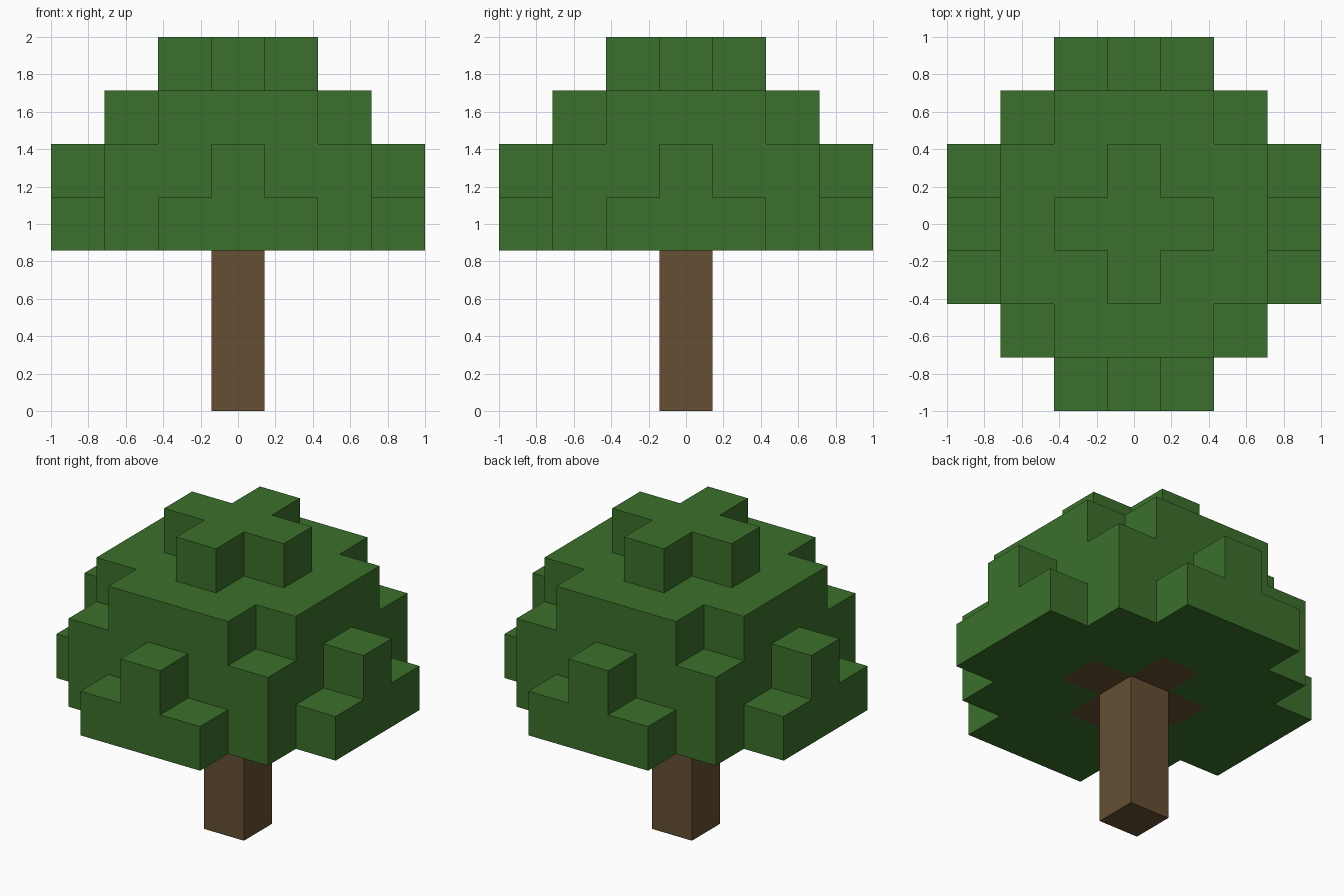
import bpy
import bmesh
from mathutils import Vector

if "Cube" in bpy.data.objects:
    bpy.data.objects.remove(bpy.data.objects["Cube"], do_unlink=True)

UNIT = 2 / 7  # edge of one block


def make_material(name, colour):
    mat = bpy.data.materials.new(name)
    mat.use_nodes = True
    mat.diffuse_color = colour
    mat.node_tree.nodes["Principled BSDF"].inputs["Base Color"].default_value = colour
    return mat


def layer(z, inside):
    """Blocks of one level whose sorted distances (near, far) pass the rule."""
    span = range(-3, 4)
    return {(x, y, z) for x in span for y in span
            if inside(*sorted((abs(x), abs(y))))}


def plus(near, far):
    return near == 0 and far <= 1


def build(name, blocks, solid, mat):
    """Skin a set of blocks, leaving out faces covered by a neighbour."""
    bm = bmesh.new()
    for block in blocks:
        for axis in range(3):
            for sign in (-1, 1):
                normal = Vector((0, 0, 0))
                normal[axis] = sign
                if tuple(int(c + n) for c, n in zip(block, normal)) in solid:
                    continue
                u = Vector((0, 0, 0))
                u[(axis + 1) % 3] = 0.5
                v = normal.cross(u)
                centre = Vector(block) + Vector((0, 0, 0.5)) + normal / 2
                corners = (-u - v, u - v, u + v, v - u)
                bm.faces.new([bm.verts.new((centre + c) * UNIT) for c in corners])
    bmesh.ops.remove_doubles(bm, verts=bm.verts, dist=0.001)
    mesh = bpy.data.meshes.new(name)
    bm.to_mesh(mesh)
    bm.free()
    mesh.materials.append(mat)
    obj = bpy.data.objects.new(name, mesh)
    bpy.context.collection.objects.link(obj)


# Trunk column, with short branches set into the underside of the leaves
trunk = {(0, 0, z) for z in range(3)} | layer(3, plus)

# Leaf levels from the wide base up to the small crown
leaves = layer(3, lambda near, far: far <= 2 or near <= 1)
leaves |= layer(4, lambda near, far: far <= 2 or near == 0)
leaves |= layer(5, lambda near, far: far <= 2 and near <= 1)
leaves |= layer(6, plus)
leaves -= trunk

solid = trunk | leaves
build("trunk", trunk, solid, make_material("bark brown", (0.130, 0.078, 0.033, 1)))
build("leaf_canopy", leaves, solid, make_material("leaf green", (0.044, 0.162, 0.025, 1)))
